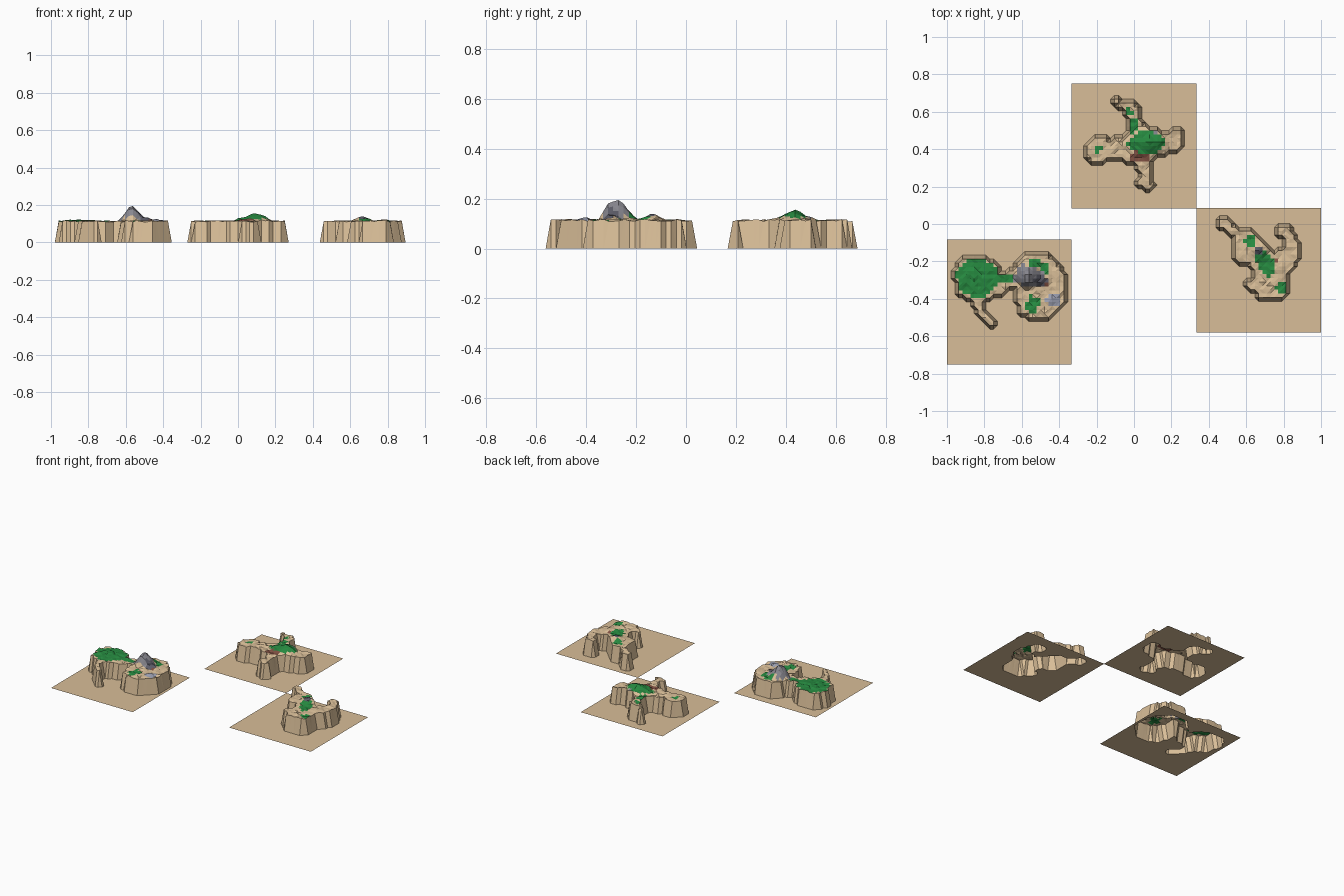
import bpy, bmesh, math, random
from mathutils import Vector, geometry

random.seed(4)
N = 32                 # cells per tile side
SIZE = 2 / 3           # tile side length
PLATEAU = 0.11         # cliff height
U = 187.0              # plan units per model unit


def material(name, rgb):
    m = bpy.data.materials.new(name)
    lin = [(c / 255 / 12.92 if c < 10 else ((c / 255 + 0.055) / 1.055) ** 2.4) for c in rgb]
    m.diffuse_color = (*lin, 1)
    return m


MATS = [material("sand", (217, 190, 152)), material("grass", (38, 138, 64)),
        material("rock", (136, 135, 143)), material("red_earth", (128, 80, 66)),
        material("pale_rock", (156, 160, 178)), material("dark_rock", (92, 92, 104))]
SAND, GRASS, ROCK, EARTH, PALE, DARK = range(6)


def plan(x, y):
    """Plan drawing units to model x, y."""
    return (x - 1134) / U, (224.5 - y) / U


def inside(p, poly):
    """Point in outline, and at least half a cell from its edge."""
    hit = False
    for a, b in zip(poly, poly[1:] + poly[:1]):
        if (a[1] > p[1]) != (b[1] > p[1]):
            if p[0] < a[0] + (p[1] - a[1]) * (b[0] - a[0]) / (b[1] - a[1]):
                hit = not hit
    if not hit:
        return False
    for a, b in zip(poly, poly[1:] + poly[:1]):
        q, t = geometry.intersect_point_line(Vector((*p, 0)), Vector((*a, 0)), Vector((*b, 0)))
        t = min(1, max(0, t))
        q = Vector((*a, 0)).lerp(Vector((*b, 0)), t)
        if (q - Vector((*p, 0))).length < 2.0 / U:
            return False
    return True


def radial(p, e):
    """Normalised distance from an ellipse centre (1 = rim)."""
    c = plan(e[0], e[1])
    return math.hypot((p[0] - c[0]) * U / e[2], (p[1] - c[1]) * U / e[3])


def island(name, centre, outline, hills, patches):
    poly = [plan(*p) for p in outline]
    bm = bmesh.new()
    grid = []
    # height field: flat ground, steep one-cell cliffs, bumpy plateau with hills
    for j in range(N + 1):
        row = []
        for i in range(N + 1):
            p = (centre[0] + (i / N - 0.5) * SIZE, centre[1] + (j / N - 0.5) * SIZE)
            z = 0
            if inside(p, poly):
                z = PLATEAU + random.uniform(-0.001, 0.008)
                for h in hills:
                    z += h[4] * max(0, 1 - radial(p, h)) * random.uniform(0.85, 1)
            row.append(bm.verts.new((*p, z)))
        grid.append(row)
    # faces, coloured by the ground patches
    for j in range(N):
        for i in range(N):
            vs = (grid[j][i], grid[j][i + 1], grid[j + 1][i + 1], grid[j + 1][i])
            f = bm.faces.new(vs)
            c = f.calc_center_median()
            low = min(v.co.z for v in vs)
            high = max(v.co.z for v in vs)
            for colour, *e in patches:
                on_ground = low > 0.05 or (colour == PALE and high > 0.05)
                if on_ground and radial(c, e) < random.uniform(0.9, 1.12):
                    f.material_index = colour
    # split bumpy faces into flat triangles
    bmesh.ops.triangulate(bm, faces=[f for f in bm.faces if f.calc_center_median().z > 0.001])
    me = bpy.data.meshes.new(name)
    bm.to_mesh(me)
    bm.free()
    for m in MATS:
        me.materials.append(m)
    bpy.context.collection.objects.link(bpy.data.objects.new(name, me))


# west island: round grassy lobe, rocky peak lobe and a thin tail
island("west_island", (-2 / 3, -0.417),
       [(951, 276), (954, 264), (962, 257), (985, 255), (997, 261), (1003, 270),
        (1012, 268), (1018, 257), (1028, 251), (1046, 251), (1056, 258), (1064, 268),
        (1069, 282), (1069, 298), (1062, 311), (1050, 320), (1030, 322), (1018, 315),
        (1014, 302), (1013, 291), (1000, 298), (986, 302), (985, 307), (998, 320),
        (998, 329), (990, 329), (975, 314), (968, 302), (957, 297)],
       [(1028, 275, 13, 14, 0.095), (1027, 283, 9, 8, 0.04), (1041, 280, 10, 7, 0.03),
        (1053, 300, 7, 7, 0.02), (976, 277, 22, 18, 0.008)],
       [(GRASS, 976, 278, 22, 20), (GRASS, 1004, 278, 10, 5), (GRASS, 1035, 263, 7, 5),
        (GRASS, 1044, 270, 5, 6), (GRASS, 1033, 304, 7, 8), (ROCK, 1028, 277, 15, 11),
        (DARK, 1041, 281, 8, 5), (EARTH, 1047, 284, 3, 3), (PALE, 1053, 300, 7, 6)])

# north island: four arms around a grassy ridge
island("north_island", (0, 0.417),
       [(1112, 96), (1118, 94), (1122, 98), (1136, 99), (1142, 105), (1142, 117),
        (1148, 125), (1158, 129), (1165, 132), (1172, 126), (1180, 126), (1186, 135),
        (1185, 146), (1178, 153), (1168, 156), (1158, 159), (1153, 166), (1154, 178),
        (1158, 187), (1150, 193), (1140, 191), (1133, 184), (1137, 176), (1134, 168),
        (1125, 164), (1112, 161), (1104, 166), (1092, 166), (1084, 160), (1082, 150),
        (1088, 140), (1098, 134), (1108, 137), (1122, 136), (1127, 130), (1125, 118),
        (1119, 110), (1111, 108)],
       [(1149, 143, 22, 17, 0.04), (1156, 142, 10, 10, 0.012)],
       [(GRASS, 1126, 114, 6, 7), (GRASS, 1132, 126, 7, 7), (GRASS, 1147, 143, 18, 12),
        (GRASS, 1098, 150, 4, 3), (ROCK, 1157, 131, 5, 3), (EARTH, 1139, 157, 10, 6),
        (GRASS, 1141, 152, 5, 3)])

# east island: hook shape with two horns
island("east_island", (2 / 3, -0.247),
       [(1216, 216), (1222, 214), (1234, 221), (1238, 228), (1252, 229), (1260, 235),
        (1267, 244), (1276, 250), (1284, 246), (1283, 240), (1274, 236), (1276, 226),
        (1284, 223), (1293, 227), (1299, 240), (1302, 255), (1298, 268), (1291, 275),
        (1290, 295), (1284, 302), (1258, 302), (1254, 295), (1244, 289), (1243, 281),
        (1251, 277), (1249, 268), (1234, 265), (1231, 250), (1233, 240), (1225, 234),
        (1216, 230)],
       [(1258, 250, 12, 10, 0.03), (1280, 268, 9, 9, 0.012)],
       [(GRASS, 1250, 242, 6, 7), (GRASS, 1260, 256, 6, 7), (GRASS, 1268, 267, 8, 11),
        (GRASS, 1281, 289, 5, 6), (DARK, 1258, 250, 5, 4), (EARTH, 1275, 262, 3, 3)])
